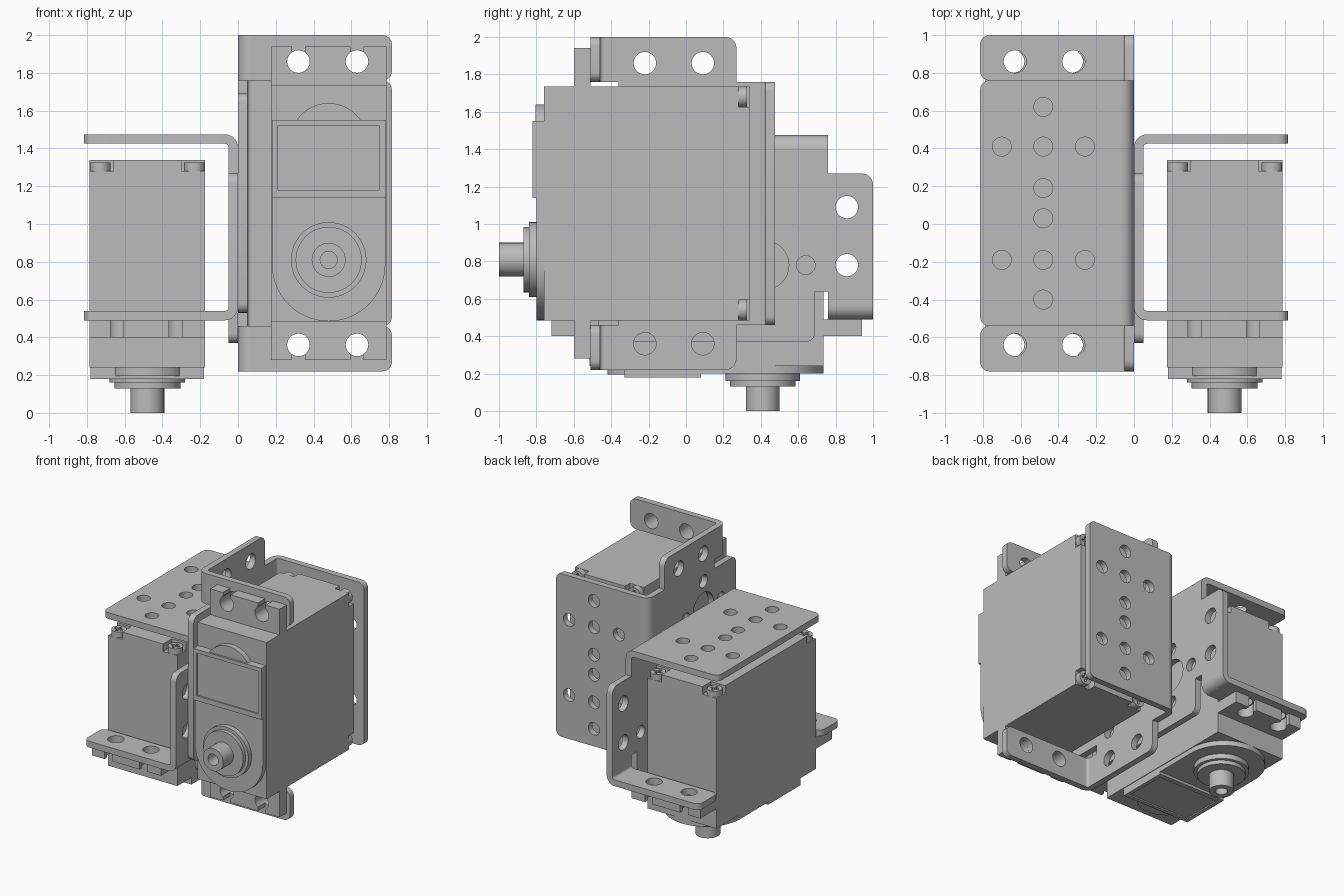
import bpy, bmesh, math
from mathutils import Matrix, Vector

cube = bpy.data.objects.get("Cube")
if cube:
    bpy.data.objects.remove(cube, do_unlink=True)

GREY = (0.5, 0.5, 0.5, 1)
mat = bpy.data.materials.new("light_grey")
mat.use_nodes = True
mat.diffuse_color = GREY
mat.node_tree.nodes["Principled BSDF"].inputs["Base Color"].default_value = GREY

MID = 1.11      # height of the bracket centre line
CX = 0.48       # centre line of the motor across x


# ---------- outline helpers ----------
def arc(cx, cy, r, a0, a1, n=12):
    return [(cx + r * math.cos(math.radians(a0 + (a1 - a0) * i / n)),
             cy + r * math.sin(math.radians(a0 + (a1 - a0) * i / n))) for i in range(n + 1)]


def circle(cx, cy, r, n=32):
    return arc(cx, cy, r, 0, 360, n)[:-1]


def rect(x0, x1, y0, y1):
    return [(x0, y0), (x1, y0), (x1, y1), (x0, y1)]


def rounded(points):
    """Points are (u, v) or (u, v, radius); right-angled corners get an arc."""
    out = []
    for i, p in enumerate(points):
        if len(p) == 2:
            out.append(p)
            continue
        c, r = Vector(p[:2]), p[2]
        d1 = (Vector(points[i - 1][:2]) - c).normalized()
        d2 = (Vector(points[(i + 1) % len(points)][:2]) - c).normalized()
        o = c + (d1 + d2) * r
        for k in range(7):
            a = math.pi / 2 * k / 6
            out.append(tuple(o - r * (d2 * math.cos(a) + d1 * math.sin(a))))
    return out


# ---------- solid helper ----------
def prism(name, loops, axis, lo, hi, matrix):
    """Fill an outline with holes and extrude it along an axis."""
    place = {"x": lambda u, v, w: (w, u, v),
             "y": lambda u, v, w: (u, w, v),
             "z": lambda u, v, w: (u, v, w)}[axis]
    bm = bmesh.new()
    edges = []
    for loop in loops:
        vs = [bm.verts.new(place(u, v, lo)) for u, v in loop]
        edges += [bm.edges.new((vs[i - 1], vs[i])) for i in range(len(vs))]
    bmesh.ops.triangle_fill(bm, edges=edges, use_beauty=True)
    ext = bmesh.ops.extrude_face_region(bm, geom=bm.faces[:])
    top = [g for g in ext["geom"] if isinstance(g, bmesh.types.BMVert)]
    bmesh.ops.translate(bm, verts=top, vec=place(0, 0, hi - lo))
    bmesh.ops.recalc_face_normals(bm, faces=bm.faces[:])
    bm.transform(matrix @ Matrix.Translation((0, 0, MID)))
    me = bpy.data.meshes.new(name)
    bm.to_mesh(me)
    bm.free()
    me.materials.append(mat)
    ob = bpy.data.objects.new(name, me)
    bpy.context.collection.objects.link(ob)
    bpy.ops.object.select_all(action="DESELECT")
    ob.select_set(True)
    bpy.context.view_layer.objects.active = ob
    bpy.ops.object.shade_smooth_by_angle(angle=math.radians(30))
    return ob


# ---------- folded sheet bracket ----------
def bracket(tag, m):
    t, R, front, back = 0.05, 0.07, -0.51, 0.475
    # side web with relief slots
    half = [(-0.63, 0.58, 0.05), (-0.36, 0.58), (-0.36, 0.65), (front + R, 0.65),
            (front + R, 0.89), (0.27, 0.89, 0.06), (0.27, 0.65), (back - R, 0.65)]
    web = half + [(p[0], -p[1], *p[2:]) for p in reversed(half)]
    holes = []
    for s in (1, -1):
        for y, z, r in ((-0.22, 0.75, 0.06), (0.09, 0.75, 0.06), (-0.22, 0.31, 0.13),
                        (-0.22, 0.53, 0.05), (-0.22, 0.09, 0.05), (0, 0.31, 0.05),
                        (-0.44, 0.31, 0.05), (0.11, 0.2, 0.05)):
            holes.append(circle(y, s * z, r))
    prism(tag + "_bracket_web", [rounded(web)] + holes, "x", 0, t, m)

    # back plate with horn holes, and its bend
    plate = rounded([(R, -0.65), (0.815, -0.65, 0.05), (0.815, 0.65, 0.05), (R, 0.65)])
    holes = []
    for s in (1, -1):
        for dx, z in ((0, 0.51), (0, 0.3), (0.22, 0.3), (-0.22, 0.3), (0, 0.08)):
            holes.append(circle(CX + dx, s * z, 0.05))
    prism(tag + "_bracket_back_plate", [plate] + holes, "y", back - t, back, m)
    bend = arc(R, back - R, R, 90, 180, 8) + arc(R, back - R, R - t, 180, 90, 8)
    prism(tag + "_bracket_back_bend", [bend], "z", -0.65, 0.65, m)

    # mounting flanges and their bends
    bend = arc(R, front + R, R, 180, 270, 8) + arc(R, front + R, R - t, 270, 180, 8)
    for s, side in ((1, "first"), (-1, "second")):
        fl = rounded([(R, s * 0.65), (0.815, s * 0.65, 0.05),
                      (0.815, s * 0.89, 0.05), (R, s * 0.89)])
        holes = [circle(x, s * 0.75, 0.06) for x in (0.32, 0.63)]
        prism(f"{tag}_bracket_{side}_flange", [fl] + holes, "y", front, front + t, m)
        lo, hi = sorted((s * 0.65, s * 0.89))
        prism(f"{tag}_bracket_{side}_bend", [bend], "z", lo, hi, m)


# ---------- servo motor ----------
def servo(tag, m):
    w, h = 0.305, 0.625
    x0, x1 = CX - w, CX + w
    prism(tag + "_motor_case", [rect(x0, x1, -h, h)], "y", -0.76, 0.28, m)

    # rear cover with notched corners
    nx, nz = w - 0.125, h - 0.11
    cover = []
    for sx, sz in ((1, 1), (-1, 1), (-1, -1), (1, -1)):
        corner = [(CX + sx * w, sz * nz), (CX + sx * nx, sz * nz), (CX + sx * nx, sz * h)]
        cover += corner if sx * sz > 0 else corner[::-1]
    prism(tag + "_motor_rear_cover", [cover], "y", 0.28, 0.34, m)

    # corner screws with cross recess
    for sx in (1, -1):
        for sz in (1, -1):
            cx, cz = CX + sx * 0.25, sz * 0.57
            a, b = 0.035, 0.009
            quad = [(a, -b), (a, b), (b, b)]
            cross = []
            for k in range(4):
                c, s = round(math.cos(k * math.pi / 2)), round(math.sin(k * math.pi / 2))
                cross += [(cx + u * c - v * s, cz + u * s + v * c) for u, v in quad]
            name = tag + "_motor_screw"
            prism(name + "_base", [circle(cx, cz, 0.055, 24)], "y", 0.28, 0.305, m)
            prism(name + "_head", [circle(cx, cz, 0.055, 24), cross], "y", 0.305, 0.325, m)

    # mounting ears with open keyholes
    for s in (1, -1):
        ear = [(x0, s * 0.62), (x1, s * 0.62), (x1, s * 0.83)]
        for cx in (0.63, 0.32):
            key = arc(cx, 0.75, 0.06, 55, -235, 20)
            ear += [(cx + 0.0344, s * 0.83)] + [(u, s * v) for u, v in key]
            ear += [(cx - 0.0344, s * 0.83)]
        ear.append((x0, s * 0.83))
        prism(tag + "_motor_ear", [ear], "y", -0.60, -0.51, m)

    # raised front cover
    cover = arc(CX, -0.325, 0.3, 180, 360, 32) + [(CX + 0.3, 0.03), (CX - 0.3, 0.03)]
    prism(tag + "_motor_front_cover", [cover], "y", -0.80, -0.76, m)
    prism(tag + "_motor_round_boss", [arc(CX, 0.325, 0.205, 0, 180, 24)], "y", -0.805, -0.76, m)
    frame = rect(CX - 0.3, CX + 0.3, 0.03, 0.44)
    prism(tag + "_motor_panel", [frame], "y", -0.81, -0.76, m)
    prism(tag + "_motor_panel_frame", [frame, rect(CX - 0.27, CX + 0.27, 0.07, 0.41)],
          "y", -0.82, -0.81, m)

    # output shaft
    for part, r, lo, hi in (("collar", 0.2, -0.84, -0.80), ("bearing", 0.175, -0.87, -0.84)):
        prism(f"{tag}_motor_{part}", [circle(CX, -0.3, r, 48)], "y", lo, hi, m)
    prism(tag + "_motor_shaft", [circle(CX, -0.3, 0.09), circle(CX, -0.3, 0.045)],
          "y", -1, -0.87, m)


# Second unit: half a turn about the diagonal axis, with its motor flipped end for end
turn = Matrix(((-1, 0, 0, 0), (0, 0, 1, -1), (0, 1, 0, 1), (0, 0, 0, 1)))
pivot = Matrix.Translation((CX, 0, MID))
flip = pivot @ Matrix.Rotation(math.pi, 4, "Y") @ pivot.inverted()

bracket("upright", Matrix.Identity(4))
servo("upright", Matrix.Identity(4))
bracket("lying", turn)
servo("lying", turn @ flip)
